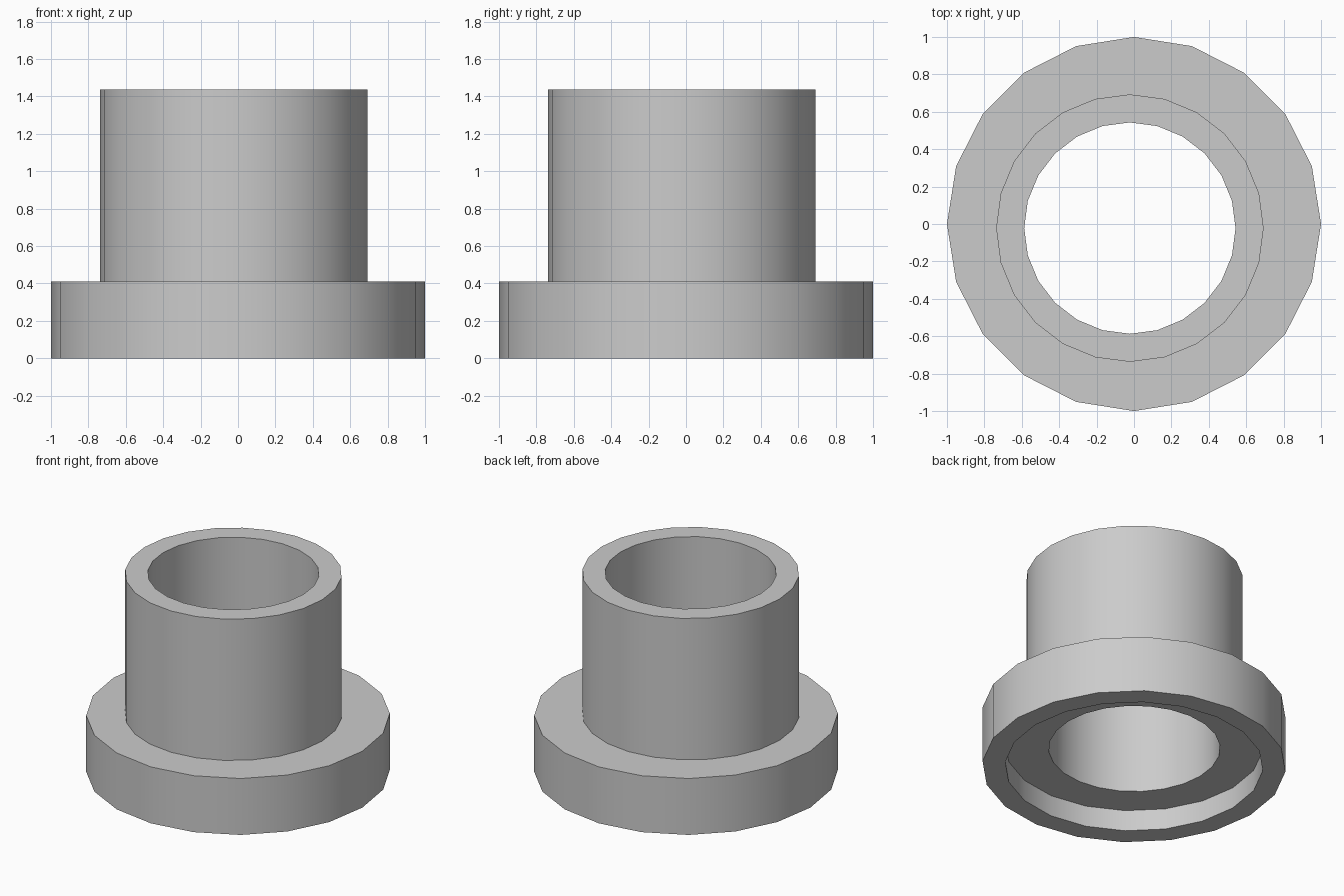
import bpy
import bmesh
from math import cos, sin, pi, radians

default = bpy.data.objects.get("Cube")
if default:
    bpy.data.objects.remove(default, do_unlink=True)

SHIFT = -0.022               # barrel sits slightly off the flange axis
BORE = 0.565

grey = bpy.data.materials.new("plain grey")
grey.use_nodes = True
COLOUR = (0.6, 0.6, 0.6, 1)
grey.diffuse_color = COLOUR
grey.node_tree.nodes["Principled BSDF"].inputs["Base Color"].default_value = COLOUR


def lathe(name, profile, sides, centre=0.0, closed=False):
    """Turn (radius, z) points into a faceted ring; a solid is capped unless closed."""
    bm = bmesh.new()
    rings = []
    for r, z in profile:
        rings.append([bm.verts.new((centre + r * cos(2 * pi * i / sides),
                                    centre + r * sin(2 * pi * i / sides), z))
                      for i in range(sides)])
    for low, high in zip(rings, rings[1:]):
        for i in range(sides):
            j = (i + 1) % sides
            bm.faces.new((low[i], low[j], high[j], high[i]))
    if closed:
        bm.faces.new(rings[0][::-1])
        bm.faces.new(rings[-1])
    mesh = bpy.data.meshes.new(name)
    bm.to_mesh(mesh)
    bm.free()
    obj = bpy.data.objects.new(name, mesh)
    bpy.context.collection.objects.link(obj)
    mesh.materials.append(grey)
    return obj


def select(obj):
    bpy.ops.object.select_all(action='DESELECT')
    obj.select_set(True)
    bpy.context.view_layer.objects.active = obj


def cut(obj, cutter):
    select(obj)
    mod = obj.modifiers.new("cut", 'BOOLEAN')
    mod.operation = 'DIFFERENCE'
    mod.solver = 'EXACT'
    mod.object = cutter
    bpy.ops.object.modifier_apply(modifier=mod.name)
    bpy.data.objects.remove(cutter, do_unlink=True)


# Flange: a disc with a shallow recess underneath and the bore through it
flange = lathe("flange", [(1, 0), (1, 0.41)], 20, closed=True)
cut(flange, lathe("recess_cutter", [(0.85, -0.2), (0.85, 0.153)], 20, closed=True))
cut(flange, lathe("bore_cutter", [(BORE, -0.2), (BORE, 0.8)], 24, SHIFT, closed=True))

# Barrel: outer wall, top rim and inner wall, open where it meets the flange
barrel = lathe("barrel", [(0.715, 0.41), (0.715, 1.437), (BORE, 1.437), (BORE, 0.41)],
               24, SHIFT)

for part in (flange, barrel):
    select(part)
    bpy.ops.object.shade_smooth_by_angle(angle=radians(30))
